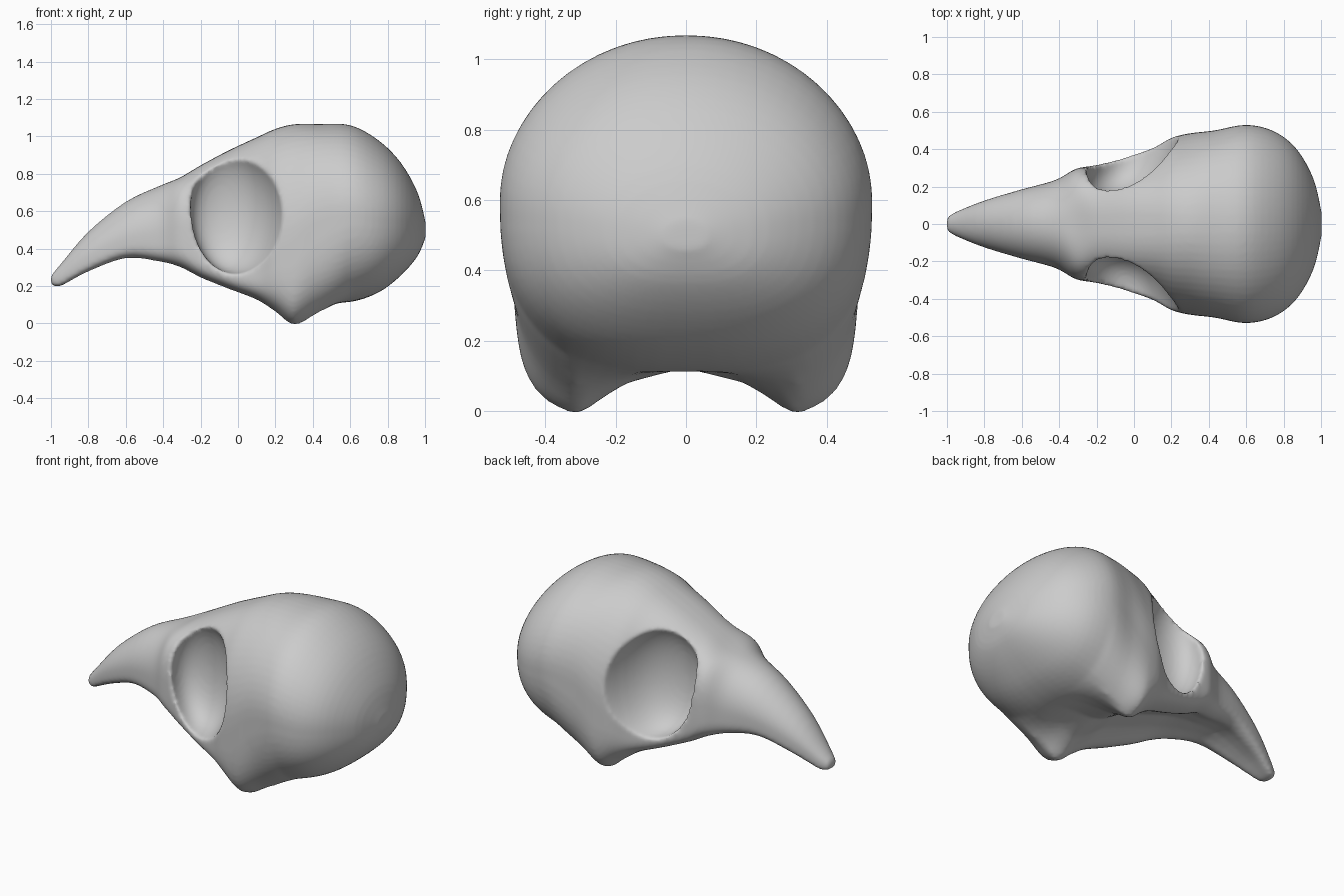
import bpy, bmesh, math
from mathutils import Vector

cube = bpy.data.objects.get("Cube")
if cube:
    bpy.data.objects.remove(cube, do_unlink=True)

bone = bpy.data.materials.new("bone grey")
bone.use_nodes = True
GREY = (0.6, 0.6, 0.6, 1)
bone.diffuse_color = GREY
bone.node_tree.nodes["Principled BSDF"].inputs["Base Color"].default_value = GREY

# Stations: x, half width, bottom, top, widest height (0-1), palate groove, roof exponent
STATIONS = [
    (-1.0, .035, .21, .255, .5, 0, 1),
    (-.95, .065, .2, .315, .5, 0, 1),
    (-.8, .125, .275, .49, .4, .01, 1),
    (-.6, .185, .345, .65, .35, .02, 1),
    (-.42, .235, .325, .735, .35, .04, .9),
    (-.31, .295, .295, .78, .35, .06, .65),
    (-.2, .315, .24, .845, .22, .09, .75),
    (-.05, .355, .18, .925, .16, .1, .75),
    (.1, .405, .12, .995, .2, .11, .8),
    (.2, .46, .05, 1.04, .35, .11, .9),
    (.3, .485, -.025, 1.065, .45, .15, .95),
    (.43, .5, .02, 1.066, .52, .1, .95),
    (.6, .53, .095, 1.06, .52, .02, 1),
    (.75, .495, .165, .98, .5, 0, 1),
    (.87, .4, .255, .86, .5, 0, 1),
    (.96, .24, .36, .7, .5, 0, 1),
    (1.003, .06, .46, .54, .5, 0, 1),
]
SIDES = 64


def smooth_rows(rows, steps=4):
    """Catmull-Rom interpolation between stations."""
    pts = [Vector(r) for r in rows]
    out = []
    for i in range(len(pts) - 1):
        a, b, c, d = (pts[max(i - 1, 0)], pts[i], pts[i + 1], pts[min(i + 2, len(pts) - 1)])
        for k in range(steps):
            t = k / steps
            out.append(b + (c - a) * (t / 2)
                       + (a * 2 - b * 5 + c * 4 - d) * (t * t / 2)
                       + (b * 3 - a - c * 3 + d) * (t ** 3 / 2))
    return out + [pts[-1]]


def power(v, e):
    return math.copysign(abs(v) ** e, v)


def ring(row):
    """Egg-shaped section; square jaw corners in front, rounder behind."""
    x, w, low, high, mid, groove, roof = row
    zm = low + (high - low) * mid
    jaw = .45 + .33 * min(max((x - .3) / .3, 0), 1)
    pts = []
    for i in range(SIDES):
        a = math.tau * i / SIDES
        s, c = math.sin(a), math.cos(a)
        if c >= 0:
            pts.append((x, w * power(s, roof), zm + (high - zm) * c ** roof))
        else:
            y = w * power(s, jaw)
            lift = groove * max(0, 1 - (y / (w * .62)) ** 2)
            pts.append((x, y, zm + (low - zm) * abs(c) ** jaw + lift))
    return pts


def new_object(name, bm):
    mesh = bpy.data.meshes.new(name)
    bm.to_mesh(mesh)
    bm.free()
    obj = bpy.data.objects.new(name, mesh)
    bpy.context.collection.objects.link(obj)
    return obj


def socket_cutter(side):
    """Cup-shaped cutter that slides backwards as it opens outwards."""
    bm = bmesh.new()
    bmesh.ops.create_uvsphere(bm, u_segments=48, v_segments=32, radius=1)
    for v in bm.verts:
        y = power(v.co.y, .4) * .42
        v.co = Vector((.05 + v.co.x * .22 + side * y * .35, side * .55 + y, .607 + v.co.z * .345))
    return new_object("eye_socket_cutter", bm)


# Skull: cranium, jaw hinges and beak lofted as one form
bm = bmesh.new()
rings = [[bm.verts.new(p) for p in ring(r)] for r in smooth_rows(STATIONS)]
for r1, r2 in zip(rings, rings[1:]):
    for i in range(SIDES):
        j = (i + 1) % SIDES
        bm.faces.new((r1[i], r1[j], r2[j], r2[i]))
bm.faces.new(rings[0])
bm.faces.new(rings[-1])
bmesh.ops.recalc_face_normals(bm, faces=bm.faces[:])
skull = new_object("skull", bm)

# Eye sockets on both sides
cutters = [socket_cutter(side) for side in (1, -1)]
for cutter in cutters:
    cutter.hide_render = True
    mod = skull.modifiers.new("eye socket", "BOOLEAN")
    mod.operation, mod.object, mod.solver = "DIFFERENCE", cutter, "EXACT"

# Soften into one bone surface
remesh = skull.modifiers.new("even surface", "REMESH")
remesh.mode, remesh.voxel_size = "VOXEL", .013
soften = skull.modifiers.new("soften", "SMOOTH")
soften.factor, soften.iterations = .5, 5

graph = bpy.context.evaluated_depsgraph_get()
mesh = bpy.data.meshes.new_from_object(skull.evaluated_get(graph))
skull.modifiers.clear()
skull.data = mesh
for cutter in cutters:
    bpy.data.objects.remove(cutter, do_unlink=True)

mesh.materials.clear()
mesh.materials.append(bone)
for poly in mesh.polygons:
    poly.material_index = 0
    poly.use_smooth = True
